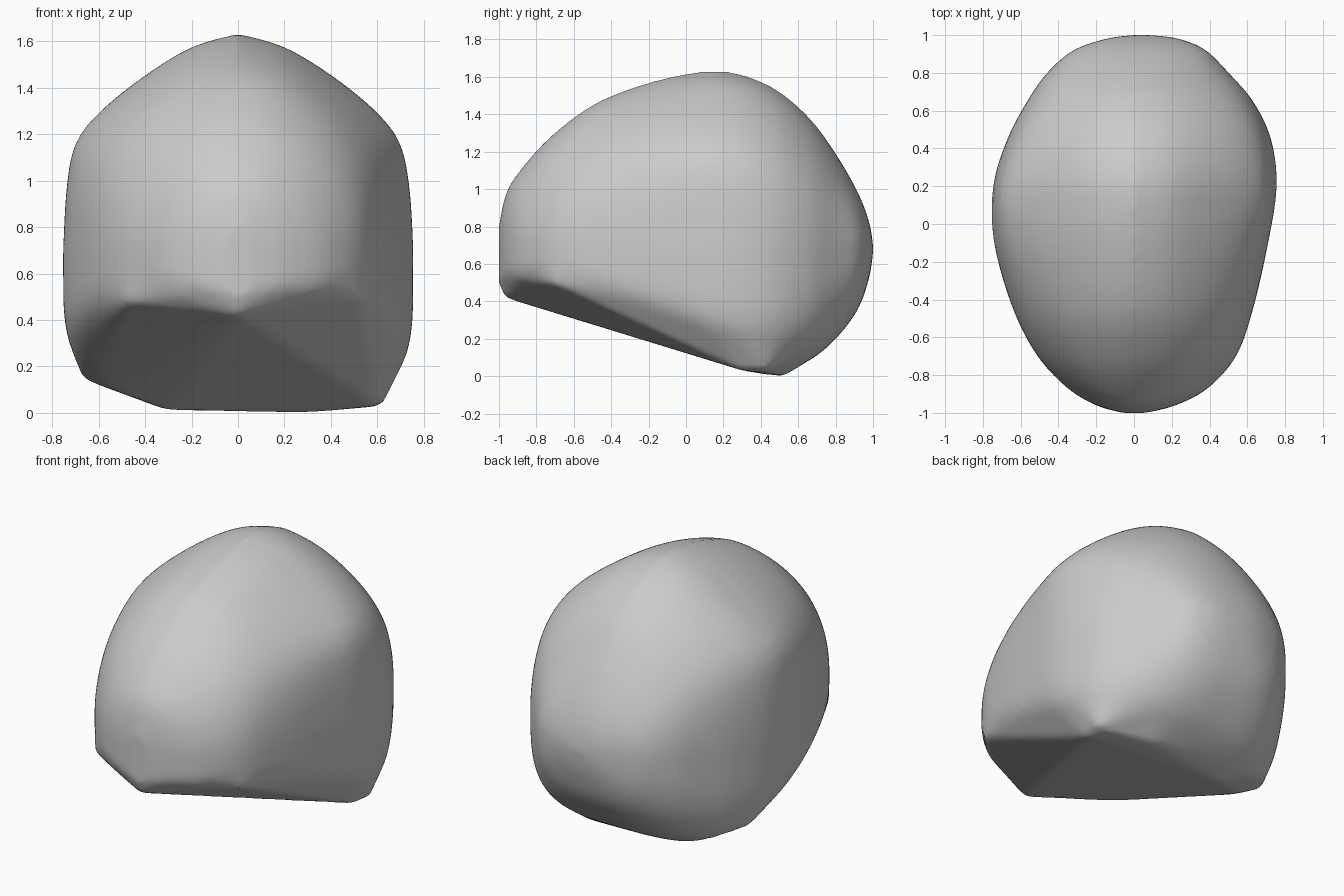
import bpy, bmesh, math
from mathutils import Vector

cube = bpy.data.objects.get("Cube")
if cube:
    bpy.data.objects.remove(cube, do_unlink=True)

# Stations from front to back: y, top z, rim z, right half width, left half width
STATIONS = [
    (-1, .8, .5, .06, .06), (-.96, .98, .51, .2, .22), (-.87, 1.12, .5, .35, .39),
    (-.7, 1.3, .48, .51, .54), (-.45, 1.475, .37, .64, .63), (-.1, 1.595, .23, .74, .71),
    (.2, 1.63, .1, .745, .755), (.45, 1.55, .02, .67, .725), (.65, 1.39, .08, .565, .63),
    (.8, 1.19, .2, .46, .5), (.92, .98, .36, .32, .38), (.98, .82, .53, .15, .24),
    (1, .7, .66, .01, .1)]
# Gabled upper outline as fractions of half width and height
GABLE = [(0, 1), (.26, .94), (.53, .81), (.79, .645), (.93, .5), (.98, .3), (1, 0)]
# Corners of the faceted underside
BASE = [(.6, .3, .03), (-.3, .42, .01), (-.67, .33, .15), (0, -.97, .42), (.33, -.89, .52),
        (.53, -.7, .49), (-.47, -.75, .47), (-.25, -.91, .5), (.62, .42, .03), (.3, .52, 0)]
MIDDLE = .69


def spline(points, steps):
    """Smooth curve through points of any dimension."""
    pts = [Vector(p) for p in points]
    out = []
    for i in range(len(pts) - 1):
        a, b, c, d = pts[max(i - 1, 0)], pts[i], pts[i + 1], pts[min(i + 2, len(pts) - 1)]
        for k in range(steps):
            t = k / steps
            out.append(b + (c - a) * t / 2 + (a * 2 - b * 5 + c * 4 - d) * t * t / 2
                       + (b * 3 - a - c * 3 + d) * t ** 3 / 2)
    return out + [pts[-1]]


gable = spline(GABLE, 4)
bm = bmesh.new()

# Dome and side walls, section by section
for y, top, rim, right, left in spline(STATIONS, 5):
    pointed = max(0, 1 - abs(y - .1) / .9)
    power = 5 if y < .3 else 5 - 2.6 * (y - .3) / .7
    for side in (-right, left):
        for i, g in enumerate(gable):
            angle = math.pi / 2 * i / (len(gable) - 1)
            u = g.x * pointed + math.sin(angle) * (1 - pointed)
            v = g.y * pointed + math.cos(angle) * (1 - pointed)
            bm.verts.new((side * u, y, MIDDLE + (top - MIDDLE) * v))
            # Lower wall, lifted along the right edge
            x = side * math.cos(angle) ** (2 / power)
            z = MIDDLE - (MIDDLE - rim) * math.sin(angle) ** (2 / power)
            bm.verts.new((x, y, max(z, .01 + .37 * (-.3 - x))))

for corner in BASE:
    bm.verts.new(corner)

# Wrap everything in one convex skin
hull = bmesh.ops.convex_hull(bm, input=bm.verts[:])
inside = {e for e in hull["geom_interior"] + hull["geom_unused"]
          if isinstance(e, bmesh.types.BMVert)}
bmesh.ops.delete(bm, geom=list(inside), context="VERTS")
bmesh.ops.remove_doubles(bm, verts=bm.verts[:], dist=.006)
bmesh.ops.recalc_face_normals(bm, faces=bm.faces[:])

mesh = bpy.data.meshes.new("rounded_body")
bm.to_mesh(mesh)
bm.free()
body = bpy.data.objects.new("rounded_body", mesh)
bpy.context.collection.objects.link(body)

grey = bpy.data.materials.new("plain_grey")
grey.use_nodes = True
colour = (.6, .6, .6, 1)
grey.diffuse_color = colour
grey.node_tree.nodes["Principled BSDF"].inputs["Base Color"].default_value = colour
mesh.materials.append(grey)

# Even out the skin and keep the underside edge crisp
remesh = body.modifiers.new("even_skin", "REMESH")
remesh.mode = "VOXEL"
remesh.voxel_size = .025
soften = body.modifiers.new("soften", "SMOOTH")
soften.factor = .5
soften.iterations = 3

bpy.context.view_layer.objects.active = body
body.select_set(True)
for name in ("even_skin", "soften"):
    bpy.ops.object.modifier_apply(modifier=name)
bpy.ops.object.shade_smooth_by_angle(angle=math.radians(30))
